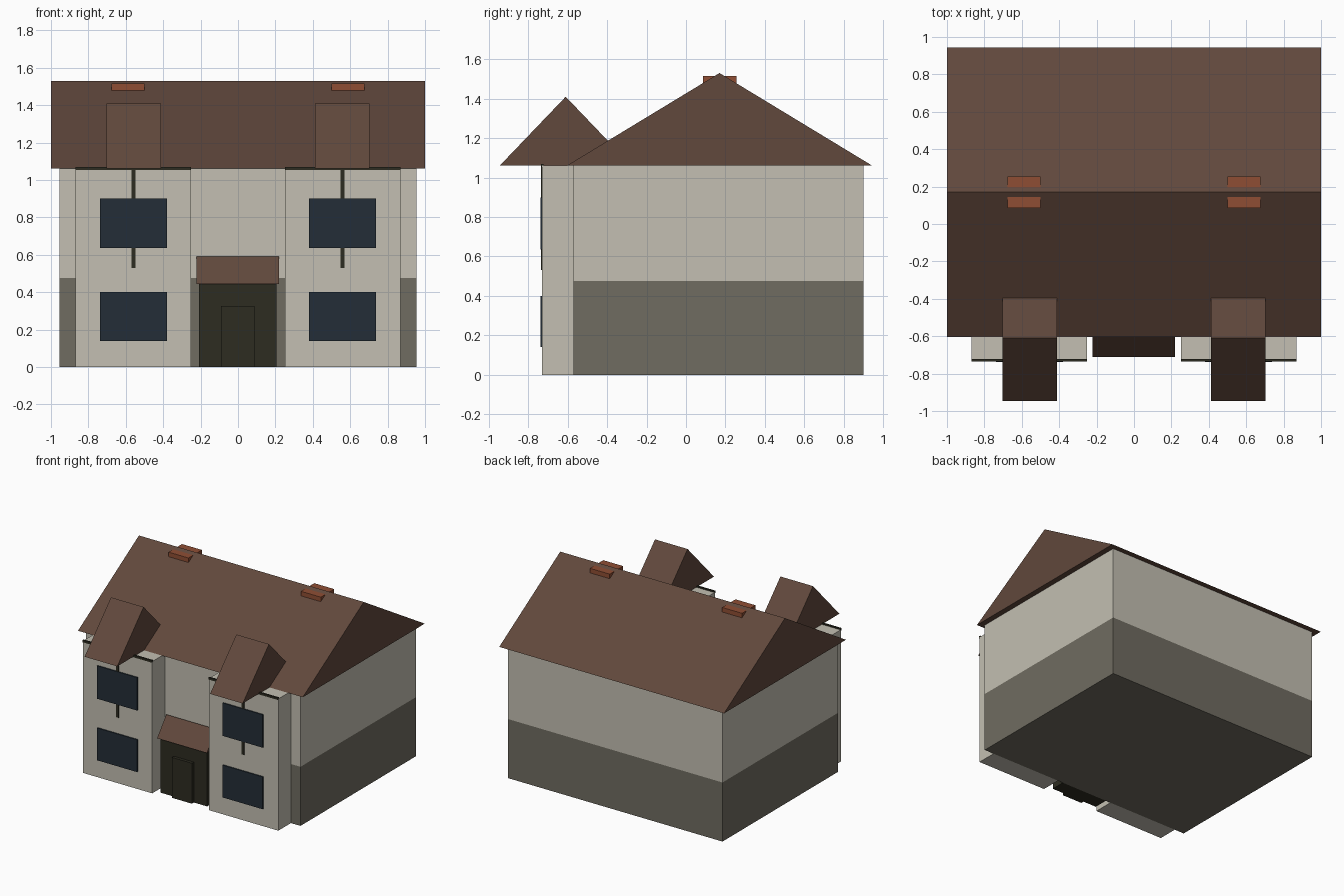
import bpy
import bmesh

cube = bpy.data.objects.get("Cube")
if cube:
    bpy.data.objects.remove(cube, do_unlink=True)


def material(name, rgb):
    m = bpy.data.materials.new(name)
    m.use_nodes = True
    m.diffuse_color = (*rgb, 1)
    m.node_tree.nodes["Principled BSDF"].inputs["Base Color"].default_value = (*rgb, 1)
    return m


CREAM = material("cream render", (0.546, 0.521, 0.445))
STONE = material("grey stone", (0.162, 0.150, 0.119))
TILE = material("brown roof tile", (0.119, 0.065, 0.045))
GLASS = material("dark blue glass", (0.017, 0.027, 0.038))
TIMBER = material("dark timber", (0.026, 0.025, 0.015))
BRICK = material("orange brick", (0.275, 0.076, 0.034))


def extrude_profile(name, profile, x0, x1, *mats):
    """Sweep a closed (y, z) profile along x from x0 to x1."""
    bm = bmesh.new()
    face = bm.faces.new([bm.verts.new((x0, y, z)) for y, z in profile])
    swept = bmesh.ops.extrude_face_region(bm, geom=[face])["geom"]
    for v in swept:
        if isinstance(v, bmesh.types.BMVert):
            v.co.x = x1
    bmesh.ops.recalc_face_normals(bm, faces=bm.faces)
    mesh = bpy.data.meshes.new(name)
    bm.to_mesh(mesh)
    bm.free()
    for m in mats:
        mesh.materials.append(m)
    obj = bpy.data.objects.new(name, mesh)
    bpy.context.collection.objects.link(obj)
    return obj


def box(name, x, y, z, *mats):
    profile = [(y[0], z[0]), (y[1], z[0]), (y[1], z[1]), (y[0], z[1])]
    return extrude_profile(name, profile, x[0], x[1], *mats)


def gable(name, x, y, z, mat):
    profile = [(y[0], z[0]), (y[1], z[0]), ((y[0] + y[1]) / 2, z[1])]
    return extrude_profile(name, profile, x[0], x[1], mat)


WALL_FRONT, BAY_FRONT, EAVES = -0.57, -0.73, 1.06

# Main house: walls cut at the plinth line, stone below and cream above
walls = box("house_walls", (-0.955, 0.955), (WALL_FRONT, 0.90), (0, EAVES), CREAM, STONE)
bm = bmesh.new()
bm.from_mesh(walls.data)
bmesh.ops.bisect_plane(bm, geom=bm.verts[:] + bm.edges[:] + bm.faces[:],
                       plane_co=(0, 0, 0.475), plane_no=(0, 0, 1))
for f in bm.faces:
    f.material_index = int(f.calc_center_median().z < 0.475)
bm.to_mesh(walls.data)
bm.free()
gable("main_roof", (-1, 1), (-0.605, 0.945), (EAVES, 1.53), TILE)

# Paired bays with windows, trim, dormer roof and chimney
for side, s in (("left", 1), ("right", -1)):
    def span(a, b):
        return sorted((s * a, s * b))

    box(side + "_bay", span(0.252, 0.87), (BAY_FRONT, WALL_FRONT), (0, EAVES), CREAM)
    box(side + "_bay_top_trim", span(0.252, 0.87), (-0.736, -0.722), (1.053, 1.07), TIMBER)
    box(side + "_bay_post", span(0.547, 0.57), (-0.736, BAY_FRONT), (0.53, EAVES), TIMBER)
    for level, z in (("upper", (0.635, 0.90)), ("lower", (0.14, 0.40))):
        box(f"{side}_{level}_window", span(0.38, 0.737), (-0.739, BAY_FRONT), z, GLASS)
    gable(side + "_dormer_roof", span(0.413, 0.703), (-0.945, -0.275), (EAVES, 1.41), TILE)
    box(side + "_chimney", span(0.5, 0.677), (0.085, 0.255), (1.475, 1.515), BRICK)

# Porch and door
box("porch", (-0.208, 0.205), (-0.685, WALL_FRONT), (0, 0.445), TIMBER)
box("front_door", (-0.09, 0.087), (-0.71, -0.685), (0, 0.325), TIMBER)
gable("porch_roof", (-0.223, 0.22), (-0.71, -0.475), (0.443, 0.59), TILE)
